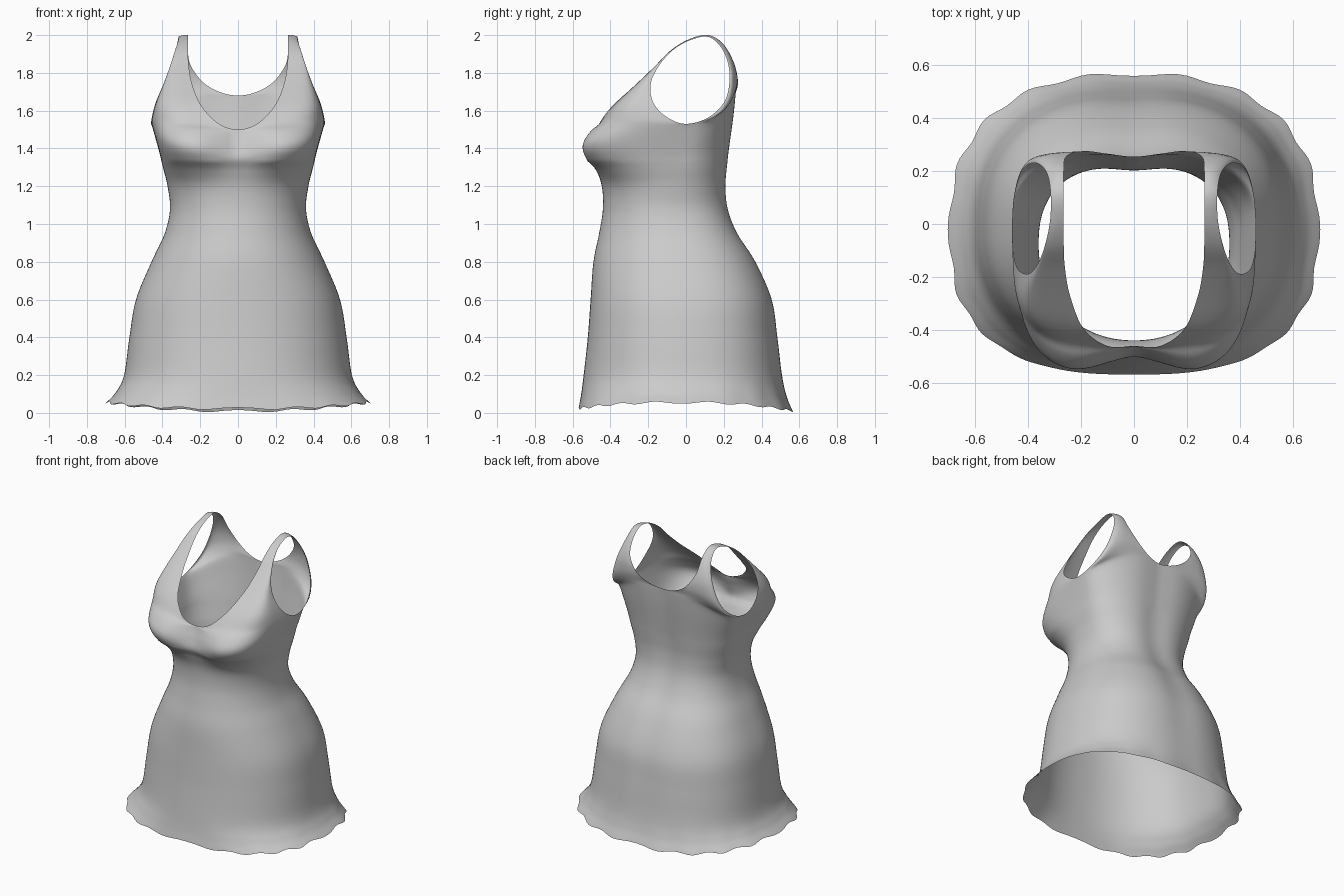
import bpy, bmesh
from math import sin, cos, pi, exp
from mathutils import Vector

if "Cube" in bpy.data.objects:
    bpy.data.objects.remove(bpy.data.objects["Cube"])

COLS = 36          # columns per quarter turn
STEPS = 6          # subdivisions between control rows
BACK_N = 2.45      # squareness of the back

# height, half width, front y, back y, side seam y, squareness of the front
BODY = [(.055, .695, -.568, .566, -.02, 2.65), (.11, .645, -.555, .535, -.02, 2.45),
        (.2, .603, -.542, .512, -.02, 2.25), (.4, .575, -.52, .49, -.02, 2.25),
        (.6, .54, -.505, .462, -.02, 2.25), (.8, .458, -.49, .378, -.04, 2.15),
        (.95, .388, -.46, .285, -.07, 2.1), (1.08, .36, -.44, .235, -.08, 2.1),
        (1.2, .373, -.447, .222, -.06, 2.25), (1.29, .395, -.488, .23, -.04, 2.8),
        (1.37, .415, -.556, .247, -.03, 3.5), (1.45, .437, -.568, .264, -.01, 3.9),
        (1.53, .46, -.518, .274, 0, 3.4)]

# neckline edge and armhole edge, from the bust over the shoulder to the back
STRAP = [((.1, -.46, 1.53), (.456, -.1, 1.565)), ((.19, -.395, 1.62), (.437, -.172, 1.64)),
         ((.24, -.275, 1.73), (.395, -.187, 1.74)), ((.26, -.17, 1.83), (.36, -.145, 1.835)),
         ((.265, -.08, 1.92), (.333, -.07, 1.92)), ((.265, .02, 1.98), (.316, .02, 1.972)),
         ((.265, .12, 2), (.315, .12, 1.99)), ((.265, .2, 1.95), (.33, .195, 1.92)),
         ((.255, .255, 1.85), (.37, .23, 1.8)), ((.19, .275, 1.755), (.417, .21, 1.66)),
         ((.1, .265, 1.7), (.45, .12, 1.565))]


def catmull(a, b, c, d, t):
    return b + (c - a) * (t / 2) + (a * 2 - b * 5 + c * 4 - d) * (t * t / 2) \
        + (b * 3 - a - c * 3 + d) * (t ** 3 / 2)


def spline(pts, first, last):
    """Smooth run through pts, with an extra guide point at each end."""
    p = [first, *pts, last]
    out = [catmull(*p[i:i + 4], s / STEPS) for i in range(len(pts) - 1) for s in range(STEPS)]
    return out + [pts[-1]]


def quarter(a, n):
    return abs(sin(a)) ** (2 / n), abs(cos(a)) ** (2 / n)


def body_point(row, a):
    """Point on the body at angle a: 0 is front centre, pi is back centre."""
    z, w, front, back, seam, n = row
    is_front = a < pi / 2
    s, c = quarter(a, n if is_front else BACK_N)
    c2 = cos(a) ** 2
    x, y = w * s, seam + ((front if is_front else back) - seam) * c
    # hollow between the breasts, and along the spine
    if is_front:
        y += .09 * exp(-((z - 1.45) / .12) ** 2 - (x / .13) ** 2)
    else:
        y -= .02 * min(1, z) * exp(-(x / .11) ** 2)
    # scalloped hem, nearly plain across the front
    fade = max(0, 1 - (z - .055) / .16) ** 2
    wave = cos(18 * a) * fade
    ripple = .011 * wave * (1 - c2 if is_front else 1)
    x, y = x * (1 - ripple), y * (1 - ripple)
    low = -(.033 if is_front else .046) * c2 * fade + .006 * wave
    # top edge dips at the front and rises at the back
    k = min(1, max(0, (z - 1.2) / .33))
    lift = (-.03 if is_front else .15) * c2 * k * k * (3 - 2 * k)
    return Vector((x, y, z + low + lift))


def strap_row(neck, arm):
    row = []
    for i in range(COLS + 1):
        a = pi / 2 * i / COLS
        s, c = quarter(a, 3.1 if neck[1] < 0 else BACK_N)
        row.append(Vector((neck[0] + (arm[0] - neck[0]) * s,
                           arm[1] + (neck[1] - arm[1]) * c,
                           arm[2] + (neck[2] - arm[2]) * cos(a) ** 2)))
    return row


def add_grid(bm, rows):
    vs = [[bm.verts.new(p) for p in r] for r in rows]
    for r, q in zip(vs, vs[1:]):
        for i in range(len(r) - 1):
            bm.faces.new((r[i], r[i + 1], q[i + 1], q[i]))


bm = bmesh.new()

# Skirt and bodice, one half
ctrl = [Vector(r) for r in BODY]
rings = spline(ctrl, ctrl[0] * 2 - ctrl[1], ctrl[-1] * 2 - ctrl[-2])
angles = [pi / 2 * i / COLS for i in range(2 * COLS + 1)]
body = [[body_point(r, a) for a in angles] for r in rings]
add_grid(bm, body)

# Upper panels and shoulder strap as one strip from front to back
top, below = body[-1], body[-4]
rows = [top[:COLS + 1]]
rows += [strap_row(n, a) for n, a in STRAP]
rows.append(top[COLS:][::-1])
guide0, guide1 = below[:COLS + 1], below[COLS:][::-1]
columns = []
for i in range(COLS + 1):
    col = [r[i] for r in rows]
    g0, g1 = guide0[i], guide1[i]
    if i == 0:         # neckline stays level across the centre
        g0, g1 = [Vector((-p.x, p.y, p.z)) for p in (col[1], col[-2])]
    if i == COLS:      # armhole runs round under the arm
        g0, g1 = col[-2], col[1]
    columns.append(spline(col, g0, g1))
add_grid(bm, list(zip(*columns)))

bmesh.ops.remove_doubles(bm, verts=bm.verts, dist=.0005)

# Ease the join between bodice and upper panels, leaving the open edges alone
join = [v for v in bm.verts if 1.34 < v.co.z < 1.78 and v.co.x > .001 and not v.is_boundary]
for _ in range(16):
    bmesh.ops.smooth_vert(bm, verts=join, factor=.5,
                          use_axis_x=True, use_axis_y=True, use_axis_z=True)
for v in bm.verts:
    if abs(v.co.x) < .001:
        v.co.x = 0
mesh = bpy.data.meshes.new("dress")
bm.to_mesh(mesh)
bm.free()
dress = bpy.data.objects.new("dress", mesh)
bpy.context.collection.objects.link(dress)

mirror = dress.modifiers.new("mirror", 'MIRROR')
mirror.use_clip = True
mirror.merge_threshold = .0005

# Plain grey cloth
cloth = bpy.data.materials.new("grey cloth")
cloth.use_nodes = True
grey = (.6, .6, .6, 1)
cloth.diffuse_color = grey
cloth.node_tree.nodes["Principled BSDF"].inputs["Base Color"].default_value = grey
mesh.materials.append(cloth)

bpy.context.view_layer.objects.active = dress
dress.select_set(True)
bpy.ops.object.shade_smooth()
